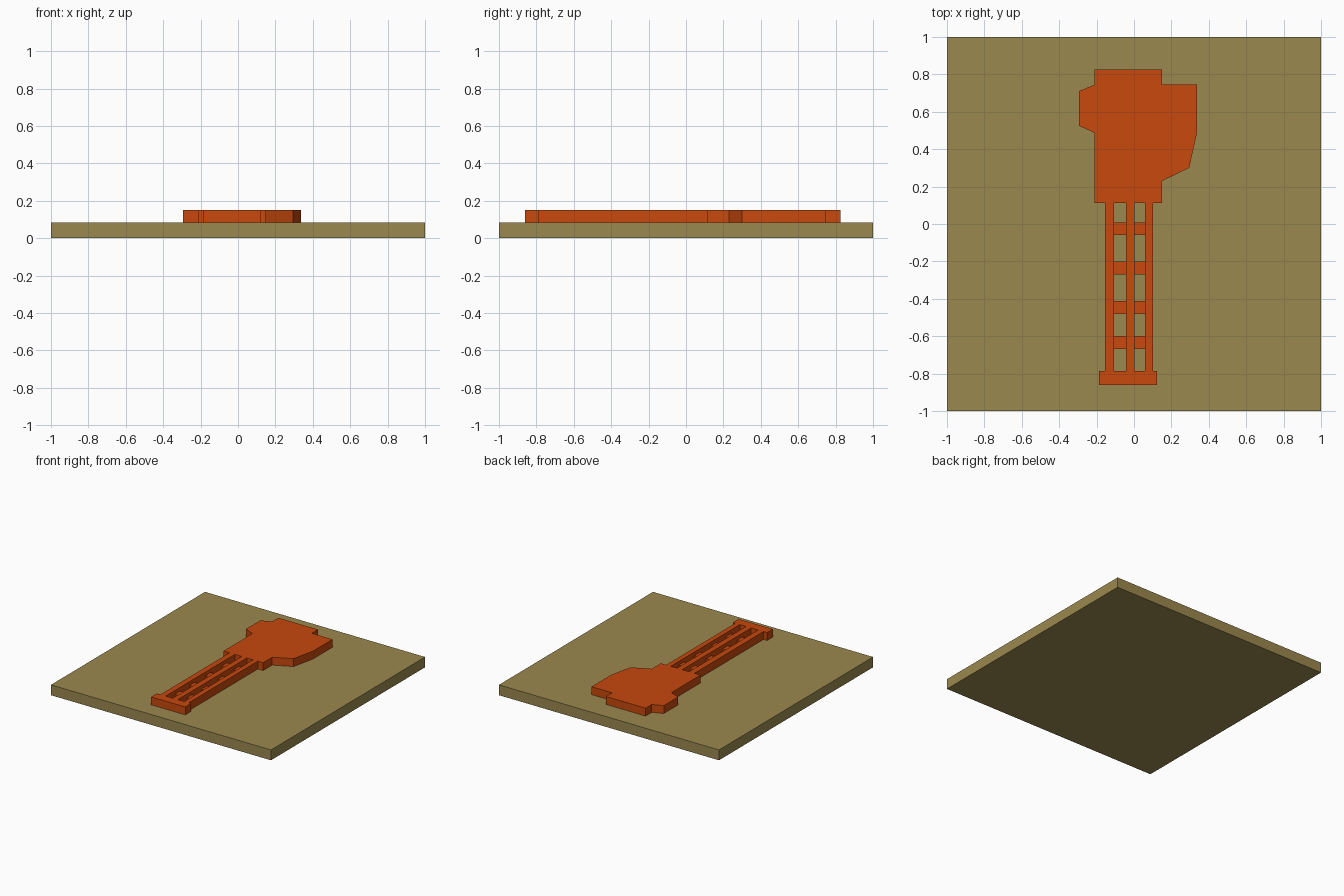
import bpy

if "Cube" in bpy.data.objects:
    bpy.data.objects.remove(bpy.data.objects["Cube"])

BASE_TOP, RELIEF_TOP, RUNG_TOP = 0.085, 0.15, 0.12


def material(name, color):
    m = bpy.data.materials.new(name)
    m.diffuse_color = color
    m.use_nodes = True
    m.node_tree.nodes["Principled BSDF"].inputs["Base Color"].default_value = m.diffuse_color
    return m


def box(name, x0, x1, y0, y1, z0, z1, mat):
    bpy.ops.mesh.primitive_cube_add(
        size=1, location=((x0 + x1) / 2, (y0 + y1) / 2, (z0 + z1) / 2))
    ob = bpy.context.object
    ob.name = name
    ob.scale = (x1 - x0, y1 - y0, z1 - z0)
    bpy.ops.object.transform_apply(location=False, rotation=False, scale=True)
    ob.data.materials.append(mat)
    return ob


def plate(name, loops, z0, z1, mat):
    """Extruded flat profile; the first loop is the outline, the others are holes."""
    cu = bpy.data.curves.new(name, 'CURVE')
    cu.dimensions = '2D'
    cu.fill_mode = 'BOTH'
    cu.extrude = (z1 - z0) / 2
    for loop in loops:
        sp = cu.splines.new('POLY')
        sp.points.add(len(loop) - 1)
        for p, (x, y) in zip(sp.points, loop):
            p.co = (x, y, 0, 1)
        sp.use_cyclic_u = True
    ob = bpy.data.objects.new(name, cu)
    bpy.context.collection.objects.link(ob)
    ob.location.z = (z0 + z1) / 2
    bpy.ops.object.select_all(action='DESELECT')
    ob.select_set(True)
    bpy.context.view_layer.objects.active = ob
    bpy.ops.object.convert(target='MESH')
    ob = bpy.context.object
    ob.name = name
    bpy.ops.object.shade_flat()
    ob.data.materials.clear()
    ob.data.materials.append(mat)
    return ob


tan = material("tan", (0.33, 0.25, 0.08, 1))
orange = material("orange", (0.58, 0.065, 0.004, 1))

# Square base tile
box("base_tile", -1, 1, -1, 1, 0, BASE_TOP, tan)

# Raised silhouette: head, three rails and foot, with two long slots between rails
outline = [
    (-0.21, 0.825), (0.15, 0.825), (0.15, 0.745), (0.337, 0.745),
    (0.337, 0.49), (0.295, 0.30), (0.15, 0.23), (0.15, 0.112),
    (0.102, 0.112), (0.102, -0.785), (0.123, -0.785), (0.123, -0.86),
    (-0.187, -0.86), (-0.187, -0.785), (-0.155, -0.785), (-0.155, 0.112),
    (-0.21, 0.112), (-0.21, 0.487), (-0.295, 0.525), (-0.295, 0.71),
    (-0.21, 0.745),
]
slots = [(-0.107, -0.043), (0.003, 0.06)]
holes = [[(a, -0.785), (b, -0.785), (b, 0.112), (a, 0.112)] for a, b in slots]
plate("tower_relief", [outline] + holes, BASE_TOP, RELIEF_TOP, orange)

# Lower cross rungs inside the slots
for y in (-0.025, -0.235, -0.446, -0.634):
    for a, b in slots:
        box("rung", a, b, y - 0.034, y + 0.034, BASE_TOP, RUNG_TOP, orange)
